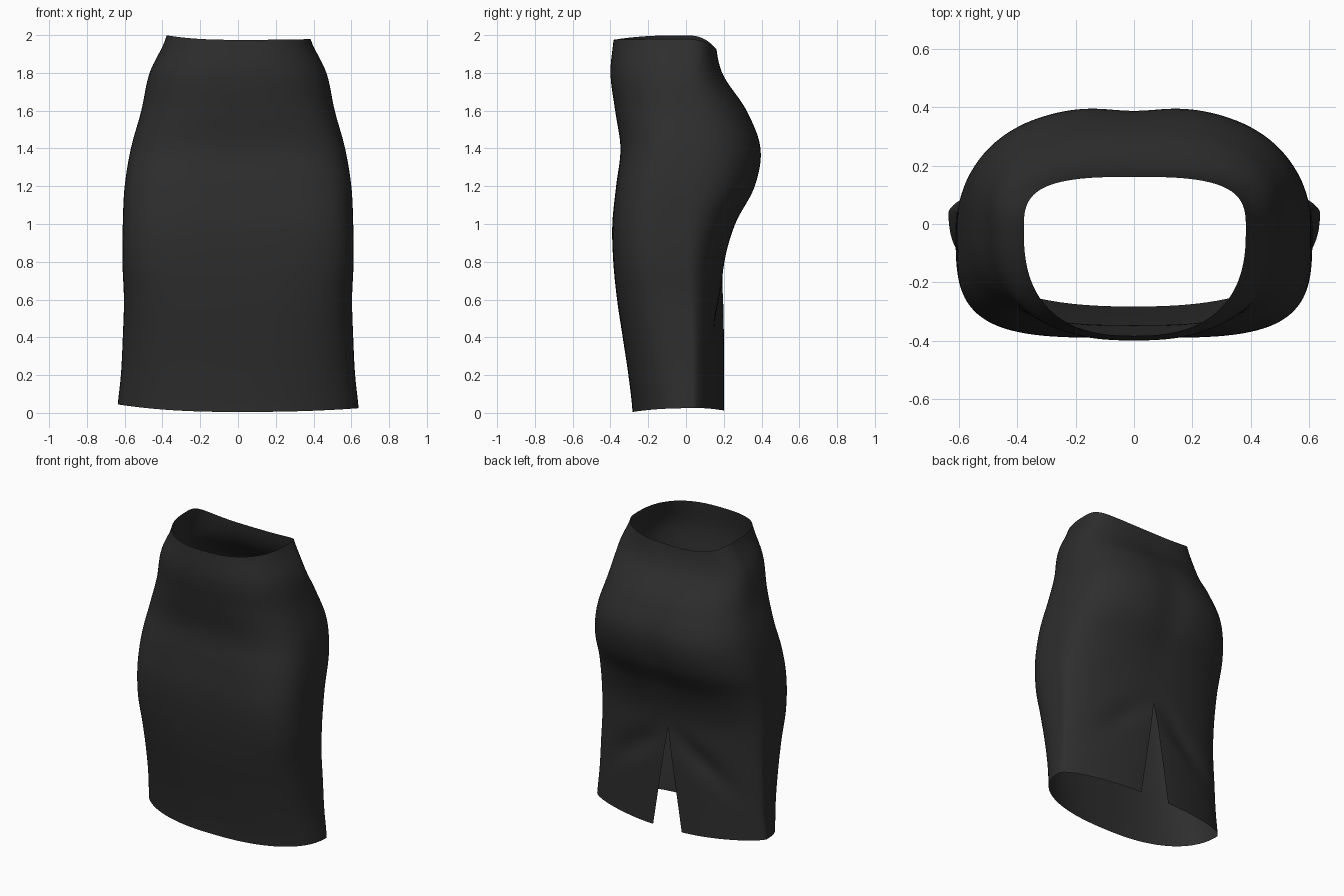
import bpy, bmesh, math

if "Cube" in bpy.data.objects:
    bpy.data.objects.remove(bpy.data.objects["Cube"])

# Profiles sampled every 0.2 units of height, hem to waist
HALF_W = [.64, .62, .61, .604, .612, .61, .60, .567, .512, .468, .378]
FRONT = [-.283, -.305, -.335, -.365, -.385, -.39, -.37, -.347, -.375, -.40, -.382]
BACK = [.20, .20, .20, .20, .205, .265, .372, .403, .326, .192, .155]
MID = [.04, .04, .035, .02, .0, .0, .0, .0, .0, -.01, -.02]
N_FRONT = [2.4, 2.7, 3.0, 3.4, 3.8, 3.9, 3.5, 2.9, 2.6, 2.5, 2.5]
N_BACK = [1.6, 1.65, 1.75, 1.95, 2.2, 2.35, 2.5, 2.55, 2.5, 2.6, 3.2]
COLS, ROWS, SLIT_TOP, SLIT_HALF = 112, 64, 0.70, 0.11


def sample(keys, z):
    """Smooth (Catmull-Rom) lookup of a profile at height z."""
    f = min(max(z / 0.2, 0), 9.9999)
    i = int(f)
    t = f - i
    a, b, c, d = (keys[min(max(i + k, 0), 10)] for k in (-1, 0, 1, 2))
    return b + 0.5 * t * (c - a + t * (2 * a - 5 * b + 4 * c - d + t * (3 * (b - c) + d - a)))


def skirt_point(col, row):
    phi = 2 * math.pi * col / COLS          # 0 = centre back
    side = 1 if col <= COLS / 2 else -1
    s, c = abs(math.sin(phi)), math.cos(phi)
    # uneven hem and dipping waistline
    low = 0.005 + s * s * (0.03 - 0.01 * side) + 0.008 * max(c, 0)
    high = 1.975 + s * s * (0.014 - 0.01 * side) - 0.05 * max(c, 0) ** 2
    z = low + (high - low) * row / ROWS
    n = sample(N_BACK if c > 0 else N_FRONT, z)
    mid, w = sample(MID, z), sample(HALF_W, z)
    u = s ** (2 / n)
    depth = abs(c) ** (2 / n)
    edge = sample(BACK if c > 0 else FRONT, z)
    y = mid + (edge - mid) * depth
    # back slit opens towards the hem
    gap = SLIT_HALF * max(0, (SLIT_TOP - z) / SLIT_TOP) if c > 0 else 0
    x = side * (gap + (w - gap) * u)
    if c > 0:
        # soft seat crease
        y -= 0.018 * math.exp(-(x / .12) ** 2 - ((z - 1.3) / .28) ** 2)
        # slanting drag fold running down from the slit top on each side
        across = (abs(x) - 0.10 - (0.66 - z)) / 0.11
        y -= 0.025 * math.exp(-across ** 2 - ((z - 0.53) / .16) ** 2)
    return x, y, z


# Skirt: one open sheet wrapped round from slit edge to slit edge
bm = bmesh.new()
grid = [[bm.verts.new(skirt_point(c, r)) for c in range(COLS + 1)] for r in range(ROWS + 1)]
for r in range(ROWS):
    for c in range(COLS):
        bm.faces.new((grid[r][c], grid[r][c + 1], grid[r + 1][c + 1], grid[r + 1][c]))
# sew the centre-back seam above the slit
bmesh.ops.remove_doubles(bm, verts=bm.verts, dist=1e-4)
bmesh.ops.recalc_face_normals(bm, faces=bm.faces)
# keep the outside facing out
f = min(bm.faces, key=lambda f: f.calc_center_median().y)
if f.normal.y > 0:
    bmesh.ops.reverse_faces(bm, faces=bm.faces)
mesh = bpy.data.meshes.new("skirt")
bm.to_mesh(mesh)
bm.free()
skirt = bpy.data.objects.new("skirt", mesh)
bpy.context.collection.objects.link(skirt)

mat = bpy.data.materials.new("charcoal_fabric")
mat.diffuse_color = (0.027, 0.027, 0.027, 1)
mat.use_nodes = True
mat.node_tree.nodes["Principled BSDF"].inputs["Base Color"].default_value = mat.diffuse_color
mesh.materials.append(mat)

bpy.context.view_layer.objects.active = skirt
skirt.select_set(True)
bpy.ops.object.shade_smooth_by_angle(angle=math.radians(50))
